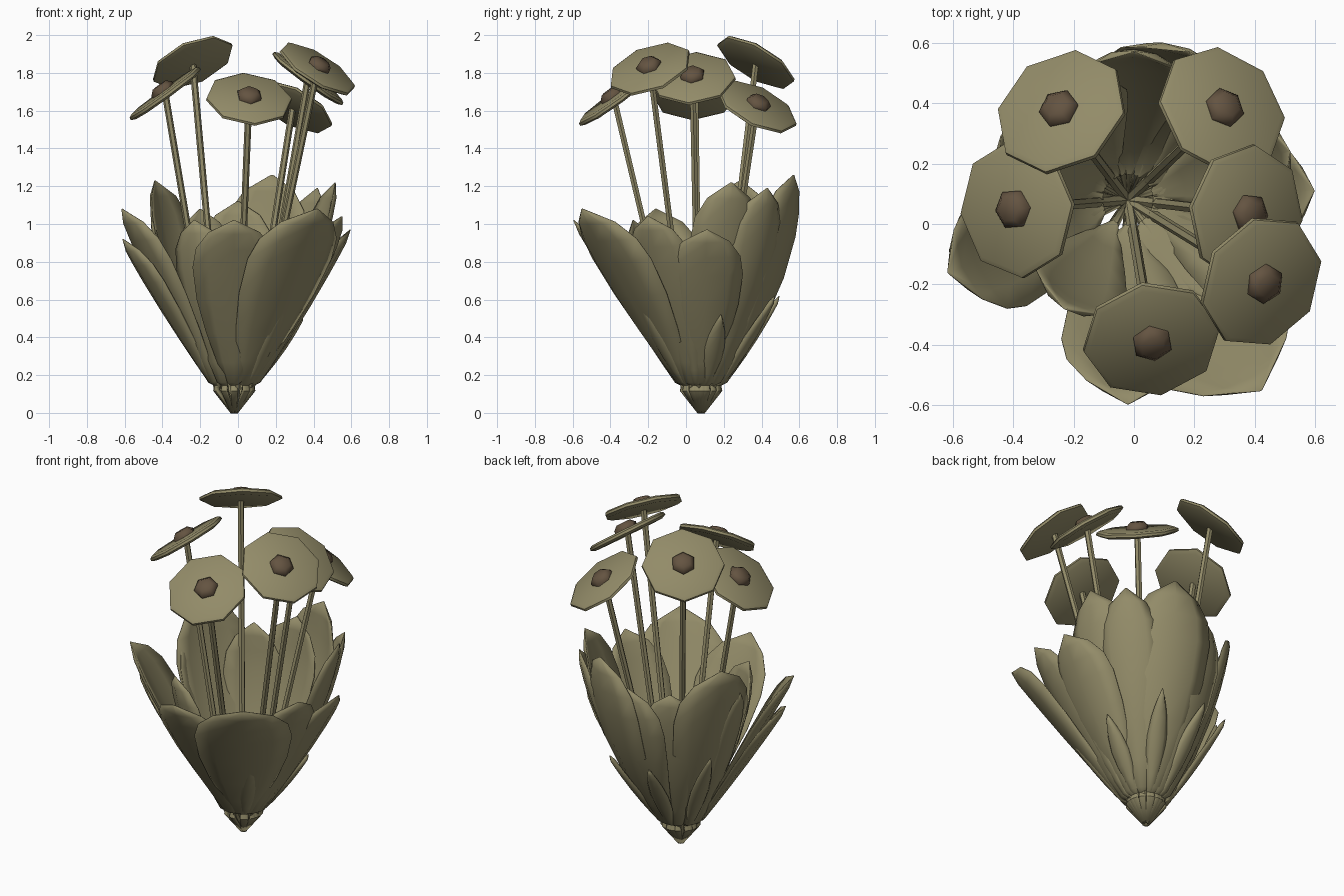
import bpy, math
from mathutils import Vector, Matrix

if "Cube" in bpy.data.objects:
    bpy.data.objects.remove(bpy.data.objects["Cube"])

AX, AY = -0.02, 0.08          # plant axis


def material(name, col):
    m = bpy.data.materials.new(name)
    m.diffuse_color = (*col, 1)
    m.use_nodes = True
    m.node_tree.nodes["Principled BSDF"].inputs["Base Color"].default_value = m.diffuse_color
    return m


OLIVE = material("olive", (0.29, 0.26, 0.14))
BROWN = material("brown", (0.128, 0.088, 0.053))


def make(name, verts, faces, mat, angle=40):
    me = bpy.data.meshes.new(name)
    me.from_pydata(verts, [], faces)
    me.materials.append(mat)
    ob = bpy.data.objects.new(name, me)
    bpy.context.collection.objects.link(ob)
    bpy.context.view_layer.objects.active = ob
    for o in bpy.context.selected_objects:
        o.select_set(False)
    ob.select_set(True)
    bpy.ops.object.shade_smooth_by_angle(angle=math.radians(angle))
    return ob


def lathe(profile, n, mtx):
    """Revolved rings (radius, height) closed with end caps."""
    verts = [mtx @ Vector((r * math.cos(2 * math.pi * i / n), r * math.sin(2 * math.pi * i / n), z))
             for r, z in profile for i in range(n)]
    faces = [(k * n + i, k * n + (i + 1) % n, (k + 1) * n + (i + 1) % n, (k + 1) * n + i)
             for k in range(len(profile) - 1) for i in range(n)]
    last = (len(profile) - 1) * n
    faces += [tuple(reversed(range(n))), tuple(range(last, last + n))]
    return verts, faces


def tube(name, pts, r, n=6):
    verts, faces = [], []
    for p in pts:
        verts += [p + Vector((r * math.cos(2 * math.pi * i / n), r * math.sin(2 * math.pi * i / n), 0))
                  for i in range(n)]
    for k in range(len(pts) - 1):
        faces += [(k * n + i, k * n + (i + 1) % n, (k + 1) * n + (i + 1) % n, (k + 1) * n + i)
                  for i in range(n)]
    return make(name, verts, faces, OLIVE)


# blade half-width along its length (fraction along, fraction of widest)
SHAPE = [(0, .22), (.12, .42), (.3, .68), (.5, .9), (.7, 1), (.82, .92), (.92, .62), (1, .02)]
# narrow pointed leaflet
NARROW = [(0, .4), (.12, .6), (.3, .9), (.5, 1), (.7, .8), (.82, .55), (.92, .28), (1, .02)]


def leaf(name, tip, width, bow, shape=SHAPE):
    d = Vector((tip[0] - AX, tip[1] - AY, 0))
    r_tip = d.length
    d.normalize()
    side = Vector((-d.y, d.x, 0))
    # narrow stalk, then the blade
    rows = [(0.008, 0.005, 0.008), (0.1, 0.12, 0.014), (0.095, 0.15, 0.014)]
    r0, z0 = 0.13, 0.17
    for t, w in shape:
        rows.append((r0 + (r_tip - r0) * t + bow * 4 * t * (1 - t), z0 + (tip[2] - z0) * t, w * width / 2))
    us = [-1, -.6, 0, .6, 1]
    c = len(us)
    verts, faces = [], []
    for r, z, w in rows:
        for u in us:
            cup = 0.28 * w * u * u
            verts.append(Vector((AX, AY, z + 0.1 * cup)) + d * (r - cup) + side * (u * w))
    for k in range(len(rows) - 1):
        faces += [(k * c + i, k * c + i + 1, (k + 1) * c + i + 1, (k + 1) * c + i) for i in range(c - 1)]
    ob = make(name, verts, faces, OLIVE)
    # thin towards the rim
    vg = ob.vertex_groups.new(name="thick")
    n_rows = len(rows)
    for k in range(n_rows):
        for i, u in enumerate(us):
            rim = k == n_rows - 1 or (abs(u) == 1 and k > 2)
            vg.add([k * c + i], 0.15 if rim else 1.0, 'REPLACE')
    s = ob.modifiers.new("thickness", 'SOLIDIFY')
    s.thickness = 0.026
    s.offset = 0
    s.vertex_group = "thick"


# large leaves: tip, width, outward bow
LEAVES = [
    ((0.42, -0.55, 1.08), .54, .01), ((-0.02, -0.595, 1.02), .44, .01),
    ((-0.23, -0.28, 1.02), .34, .04), ((-0.61, -0.09, 0.92), .32, .01),
    ((-0.615, -0.16, 1.08), .40, .01), ((-0.44, 0.29, 1.23), .46, .05),
    ((0.18, 0.57, 1.26), .46, .10), ((0.0, 0.57, 1.12), .38, .08),
    ((0.515, 0.24, 1.22), .38, .06), ((0.42, 0.43, 1.19), .34, .07),
    ((0.595, 0.11, 0.97), .40, .02), ((0.55, -0.2, 1.04), .36, .03),
    ((-0.46, 0.14, 1.05), .20, .04), ((-0.2, 0.44, 1.08), .32, .06),
]
for i, (tip, w, b) in enumerate(LEAVES):
    leaf(f"leaf_{i + 1}", tip, w, b)

# small leaflets hugging the outside: angle, reach, height
for i, (a, r, z) in enumerate([(-50, .44, .62), (-12, .45, .70), (16, .38, .52), (62, .44, .62),
                               (147, .44, .7), (100, .42, .62)]):
    a = math.radians(a)
    leaf(f"small_leaf_{i + 1}", (AX + r * math.cos(a), AY + r * math.sin(a), z), .11, .015, NARROW)

# flowers: disc, centre and stem, each leaning outward
FLOWERS = [(-0.24, 0.37, 1.855), (0.29, 0.375, 1.62), (-0.385, 0.05, 1.69),
           (0.37, 0.035, 1.77), (0.42, -0.19, 1.82), (0.058, -0.38, 1.66)]
for i, p in enumerate(FLOWERS):
    p = Vector(p)
    az = math.atan2(p.y - AY, p.x - AX)
    m = Matrix.Translation(p) @ Matrix.Rotation(az, 4, 'Z') @ Matrix.Rotation(math.radians(36), 4, 'Y')
    v, f = lathe([(.205, -.018), (.23, -.006), (.228, .008), (.21, .018)], 8, m)
    make(f"flower_disc_{i + 1}", v, f, OLIVE, 50)
    v, f = lathe([(.066, .01), (.068, .032), (.042, .056)], 6, m)
    make(f"flower_centre_{i + 1}", v, f, BROWN, 50)
    d = Vector((math.cos(az), math.sin(az), 0))
    base = Vector((AX, AY, 0))
    tube(f"stem_{i + 1}", [base + d * .005 + Vector((0, 0, .01)), base + d * .09 + Vector((0, 0, .13)),
                           base + d * .115 + Vector((0, 0, .2)), p], 0.018)
